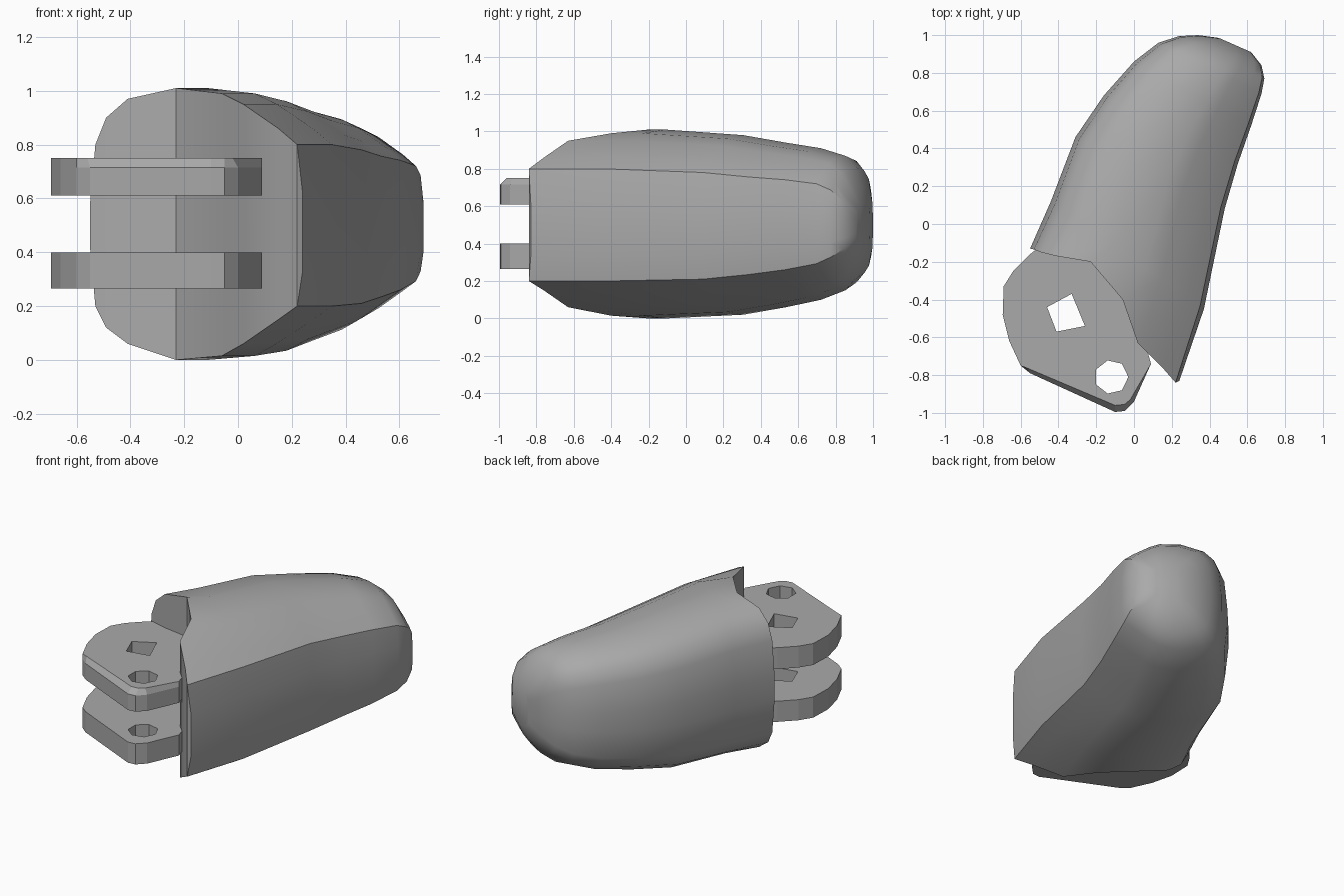
import bpy, bmesh, math
from mathutils import Vector

cube = bpy.data.objects.get("Cube")
if cube:
    bpy.data.objects.remove(cube, do_unlink=True)

grey = bpy.data.materials.new("plain grey")
grey.use_nodes = True
colour = (0.40, 0.40, 0.40, 1)
grey.diffuse_color = colour
grey.node_tree.nodes["Principled BSDF"].inputs["Base Color"].default_value = colour


def make_object(name, bm):
    bmesh.ops.recalc_face_normals(bm, faces=bm.faces)
    mesh = bpy.data.meshes.new(name)
    bm.to_mesh(mesh)
    bm.free()
    mesh.materials.append(grey)
    obj = bpy.data.objects.new(name, mesh)
    bpy.context.collection.objects.link(obj)
    return obj


def loft(bm, rings):
    loops = [[bm.verts.new(p) for p in ring] for ring in rings]
    n = len(loops[0])
    for a, b in zip(loops, loops[1:]):
        for i in range(n):
            j = (i + 1) % n
            bm.faces.new((a[i], a[j], b[j], b[i]))
    return loops


def prism(name, layers):
    bm = bmesh.new()
    loops = loft(bm, layers)
    bm.faces.new(loops[0])
    bm.faces.new(loops[-1])
    return make_object(name, bm)


def smooth(obj, degrees):
    bpy.ops.object.select_all(action='DESELECT')
    obj.select_set(True)
    bpy.context.view_layer.objects.active = obj
    bpy.ops.object.shade_smooth_by_angle(angle=math.radians(degrees))


# Fingertip shell: folded front rim as columns of x, y, top, bottom
rim = [(-.55, -.13, .58, .42), (-.53, -.135, .80, .20), (-.49, -.15, .90, .12),
       (-.41, -.17, .97, .06), (-.23, -.20, 1.01, 0), (-.06, -.40, .99, .015),
       (.02, -.63, .95, .06), (.15, -.76, .86, .15), (.22, -.84, .80, .20),
       (.24, -.83, .62, .33)]
# Later sections: left edge, right edge, lowest and highest point
sections = [((-.44, .12), (.37, -.45), 0, 1.01),
            ((-.31, .46), (.48, .08), .02, .98),
            ((-.16, .68), (.55, .32), .06, .94),
            ((0, .86), (.62, .52), .10, .91),
            ((.13, .96), (.675, .69), .15, .87),
            ((.24, .995), (.69, .77), .21, .81),
            ((.34, 1.0), (.675, .84), .29, .71),
            ((.45, .985), (.62, .91), .38, .62)]


def close_ring(columns):
    return ([(x, y, t) for x, y, t, b in columns]
            + [(x, y, b) for x, y, t, b in reversed(columns)])


rings = [close_ring(rim)]
for left, right, low, high in sections:
    columns = []
    for x, y, t, b in rim:
        p = Vector(left).lerp(Vector(right), (x + .55) / .79)
        columns.append((p.x, p.y, low + t / 1.01 * (high - low), low + b / 1.01 * (high - low)))
    rings.append(close_ring(columns))

bm = bmesh.new()
loops = loft(bm, rings)
for loop in (loops[0], loops[-1]):
    n = len(loop)
    for i in range(n // 2 - 1):
        bm.faces.new((loop[i], loop[i + 1], loop[n - 2 - i], loop[n - 1 - i]))
shell = make_object("fingertip_shell", bm)
smooth(shell, 32)

# Hinge plates with a chamfered front edge on the upper one
outline = [(-.2, 0), (-.45, -.08), (-.55, -.16), (-.64, -.25), (-.69, -.33), (-.695, -.48),
           (-.66, -.62), (-.60, -.75), (-.55, -.79), (-.1, -.995), (-.05, -.99),
           (0, -.94), (.09, -.74), (.05, -.6)]
inset = {(-.55, -.79): (-.56, -.765), (-.1, -.995): (-.1, -.96), (-.05, -.99): (-.05, -.955),
         (0, -.94): (-.02, -.93)}
top_outline = [inset.get(p, p) for p in outline]


def at(points, z):
    return [(x, y, z) for x, y in points]


upper = prism("upper_hinge_plate", [at(outline, .61), at(outline, .715), at(top_outline, .75)])
lower = prism("lower_hinge_plate", [at(outline, .265), at(outline, .40)])

# Square and round pin holes through both plates
square = [(-.46, -.44), (-.33, -.37), (-.26, -.54), (-.41, -.57)]
turns = [i * math.tau / 7 for i in range(7)]
pin = [(-.12 + .09 * math.cos(a), -.81 + .09 * math.sin(a)) for a in turns]
for label, points in (("square_hole_cutter", square), ("pin_hole_cutter", pin)):
    cutter = prism(label, [at(points, .1), at(points, .9)])
    cutter.hide_render = True
    for plate in (upper, lower):
        mod = plate.modifiers.new("hole", 'BOOLEAN')
        mod.operation = 'DIFFERENCE'
        mod.solver = 'EXACT'
        mod.object = cutter
        bpy.context.view_layer.objects.active = plate
        bpy.ops.object.modifier_apply(modifier=mod.name)
    bpy.data.objects.remove(cutter, do_unlink=True)
